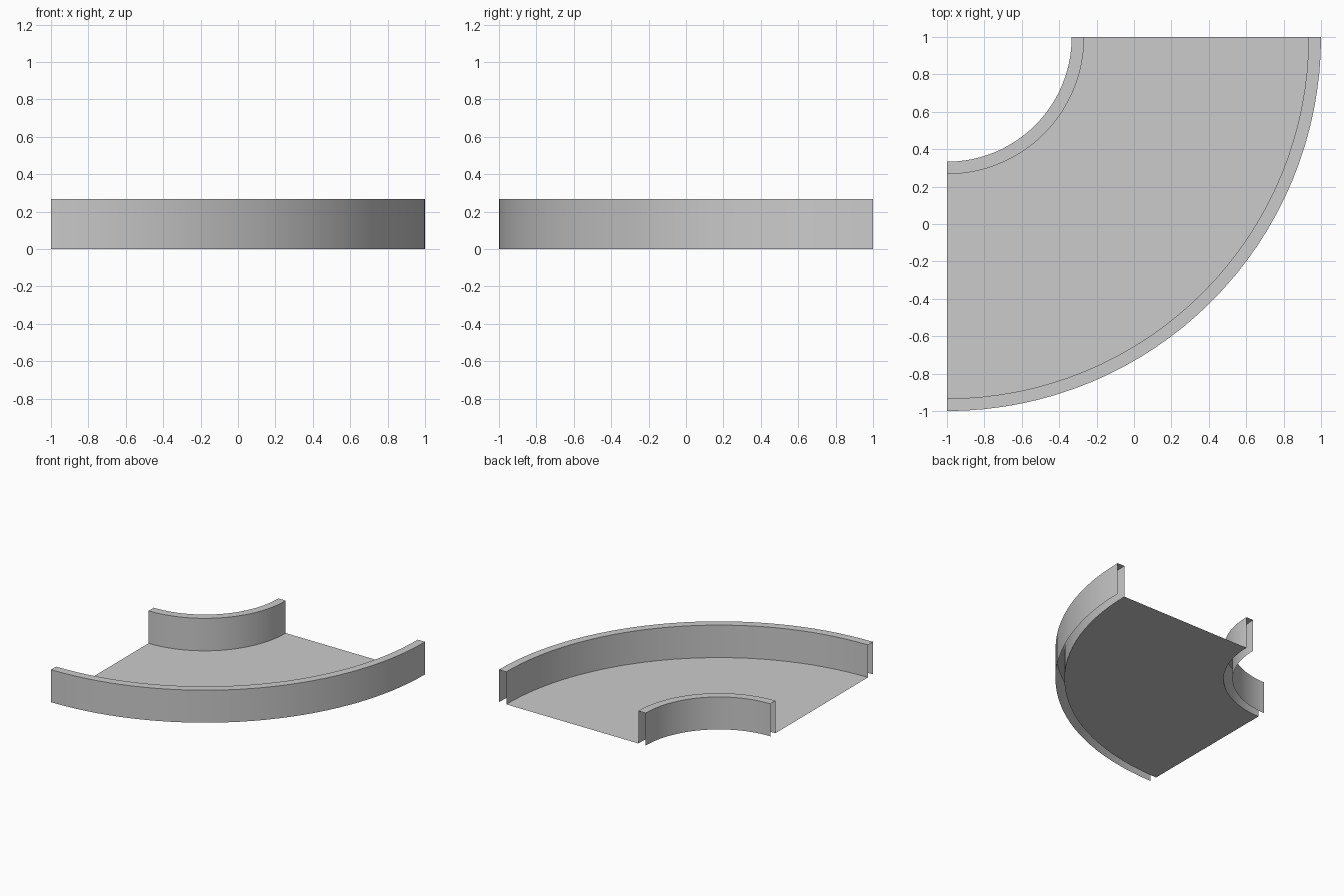
import bpy, bmesh, math

if "Cube" in bpy.data.objects:
    bpy.data.objects.remove(bpy.data.objects["Cube"])

CENTRE = (-1.0, 1.0)   # bend centre
SEGMENTS = 32
HEIGHT = 0.267
R_IN, R_OUT, WALL = 0.667, 2.0, 0.0667


def sweep(name, profile):
    """Sweep an open (radius, z) profile through the quarter turn."""
    bm = bmesh.new()
    rings = []
    for i in range(SEGMENTS + 1):
        a = -math.pi / 2 * (1 - i / SEGMENTS)
        rings.append([bm.verts.new((CENTRE[0] + r * math.cos(a),
                                    CENTRE[1] + r * math.sin(a), z))
                      for r, z in profile])
    for a, b in zip(rings, rings[1:]):
        for k in range(len(profile) - 1):
            bm.faces.new((a[k], a[k + 1], b[k + 1], b[k]))
    mesh = bpy.data.meshes.new(name)
    bm.to_mesh(mesh)
    bm.free()
    obj = bpy.data.objects.new(name, mesh)
    bpy.context.collection.objects.link(obj)
    bpy.ops.object.select_all(action='DESELECT')
    obj.select_set(True)
    bpy.context.view_layer.objects.active = obj
    bpy.ops.object.shade_smooth_by_angle(angle=math.radians(30))
    return obj


def wall(name, r):
    # Hollow wall shell: open underneath and at both ends
    return sweep(name, [(r, 0), (r, HEIGHT), (r + WALL, HEIGHT), (r + WALL, 0)])


# Side walls along the inside and outside of the bend
wall("inner_wall", R_IN)
wall("outer_wall", R_OUT - WALL)

# Flat floor sheet between the walls
sweep("floor", [(R_IN + WALL, 0), (R_OUT - WALL, 0)])
